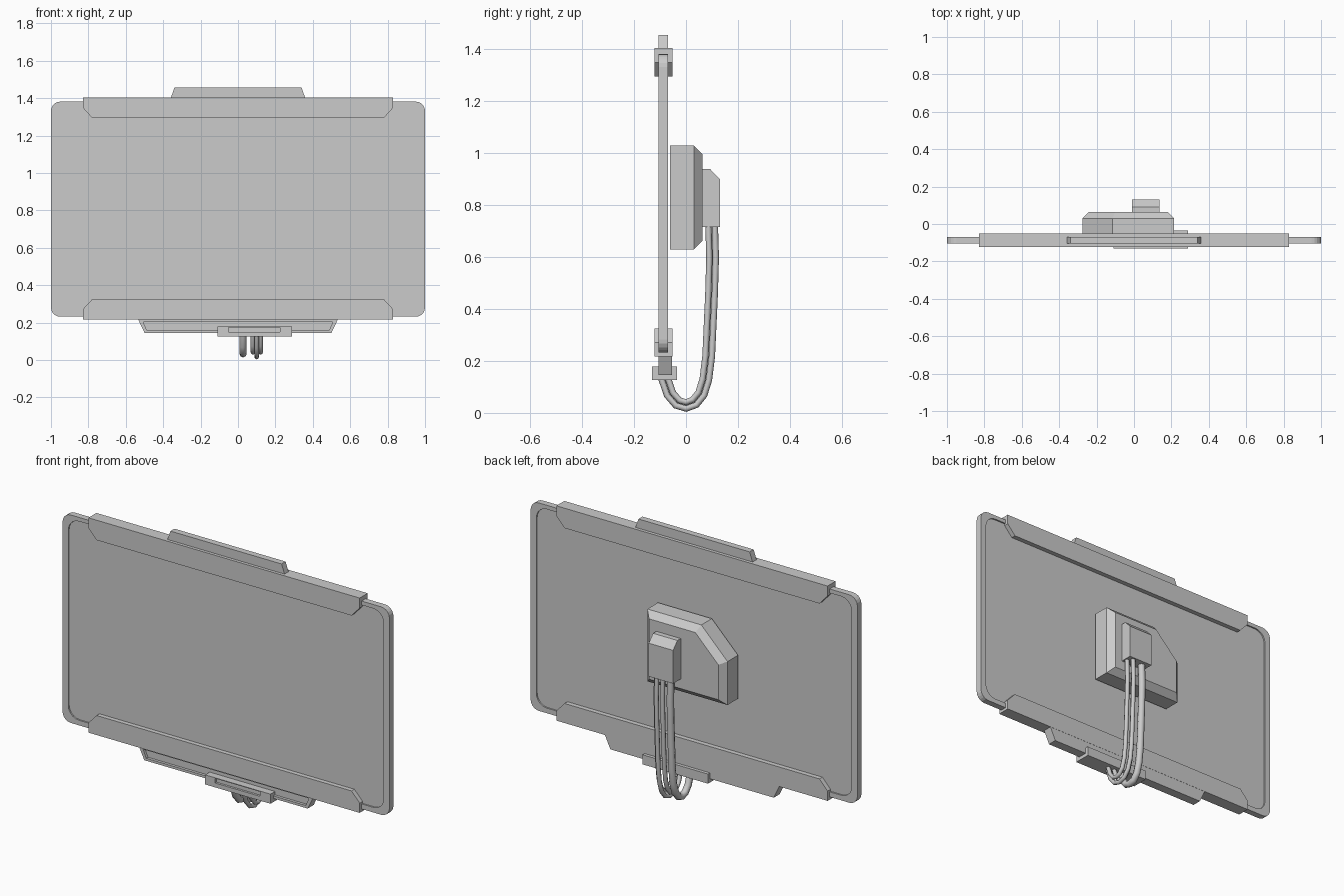
import bpy, bmesh, math
from mathutils import Vector

if "Cube" in bpy.data.objects:
    bpy.data.objects.remove(bpy.data.objects["Cube"])


def loft(name, rings, axis='Y'):
    """Join matching profiles placed along an axis and cap both ends."""
    bm = bmesh.new()
    loops = []
    for profile, d in rings:
        loops.append([bm.verts.new((a, d, b) if axis == 'Y' else (d, a, b)) for a, b in profile])
    n = len(loops[0])
    for l0, l1 in zip(loops, loops[1:]):
        for i in range(n):
            j = (i + 1) % n
            bm.faces.new((l0[i], l0[j], l1[j], l1[i]))
    bm.faces.new(loops[0])
    bm.faces.new(loops[-1])
    bmesh.ops.recalc_face_normals(bm, faces=bm.faces)
    me = bpy.data.meshes.new(name)
    bm.to_mesh(me)
    bm.free()
    ob = bpy.data.objects.new(name, me)
    bpy.context.collection.objects.link(ob)
    return ob


def rect(x0, x1, z0, z1):
    return [(x0, z0), (x1, z0), (x1, z1), (x0, z1)]


def trapezoid(half0, half1, z0, z1):
    return [(-half0, z0), (half0, z0), (half1, z1), (-half1, z1)]


def round_rect(half, z0, z1, r, seg=5):
    pts = []
    for k, (cx, cz) in enumerate(((half - r, z1 - r), (r - half, z1 - r),
                                  (r - half, z0 + r), (half - r, z0 + r))):
        for i in range(seg + 1):
            a = math.pi / 2 * (k + i / seg)
            pts.append((cx + r * math.cos(a), cz + r * math.sin(a)))
    return pts


# Screen panel with a shallow recess on both faces
outer = round_rect(1.0, 0.232, 1.382, 0.05)
inner = round_rect(0.965, 0.26, 1.36, 0.065)
loft("screen_panel", [(inner, -0.097), (inner, -0.105), (outer, -0.105),
                      (outer, -0.07), (inner, -0.07), (inner, -0.078)])

# Clamping rails along the top and bottom edges
for name, z_edge, z_in in (("top_rail", 1.405, 1.295), ("bottom_rail", 0.217, 0.325)):
    z_mid = (z_edge + z_in) / 2
    prof = [(-0.83, z_edge), (0.83, z_edge), (0.83, z_mid),
            (0.78, z_in), (-0.78, z_in), (-0.83, z_mid)]
    loft(name, [(prof, -0.122), (prof, -0.052)])

# Top tab
tab = trapezoid(0.36, 0.34, 1.40, 1.456)
loft("top_tab", [(tab, -0.105), (tab, -0.07)])

# Bottom tab with recessed front
tab = trapezoid(0.50, 0.535, 0.146, 0.22)
slot = trapezoid(0.488, 0.507, 0.16, 0.204)
loft("bottom_tab", [(slot, -0.09), (slot, -0.105), (tab, -0.105), (tab, -0.053)])

# Cable connector under the screen, with recessed front
body = rect(-0.11, 0.29, 0.126, 0.179)
slot = rect(-0.05, 0.225, 0.15, 0.175)
loft("connector_block", [(slot, -0.118), (slot, -0.13), (body, -0.13), (body, -0.035)])

# Rear housing with one cut corner and a bevelled back
base = [(-0.275, 0.63), (0.215, 0.63), (0.215, 1.03), (-0.115, 1.03), (-0.275, 0.87)]
back = [(-0.242, 0.663), (0.182, 0.663), (0.182, 0.997), (-0.101, 0.997), (-0.242, 0.856)]
loft("rear_housing", [(base, -0.062), (base, 0.03), (back, 0.063)])

# Cable plug with a sloped top
plug = [(0.06, 0.716), (0.13, 0.716), (0.13, 0.9), (0.092, 0.94), (0.06, 0.94)]
loft("cable_plug", [(plug, -0.012), (plug, 0.137)], axis='X')

# Looping cables: one shared path, shifted sideways and outwards
path = [Vector(p) for p in ((0.094, 0.73), (0.098, 0.6), (0.094, 0.46), (0.088, 0.33),
                            (0.083, 0.22), (0.072, 0.13), (0.055, 0.075), (0.03, 0.044),
                            (0, 0.033), (-0.03, 0.042), (-0.058, 0.075), (-0.08, 0.14))]
for name, x, shift, r in (("thick_cable", 0.027, 0.0, 0.019),
                          ("thin_cable_left", 0.08, -0.008, 0.012),
                          ("thin_cable_middle", 0.1, 0.017, 0.012),
                          ("thin_cable_right", 0.121, -0.008, 0.012)):
    cu = bpy.data.curves.new(name, 'CURVE')
    cu.dimensions = '3D'
    cu.bevel_depth = r
    cu.bevel_resolution = 2
    cu.use_fill_caps = True
    sp = cu.splines.new('POLY')
    sp.points.add(len(path) - 1)
    for i, p in enumerate(path):
        t = (path[min(i + 1, len(path) - 1)] - path[max(i - 1, 0)]).normalized()
        q = p + Vector((-t.y, t.x)) * shift
        sp.points[i].co = (x, q.x, q.y, 1)
    bpy.context.collection.objects.link(bpy.data.objects.new(name, cu))
